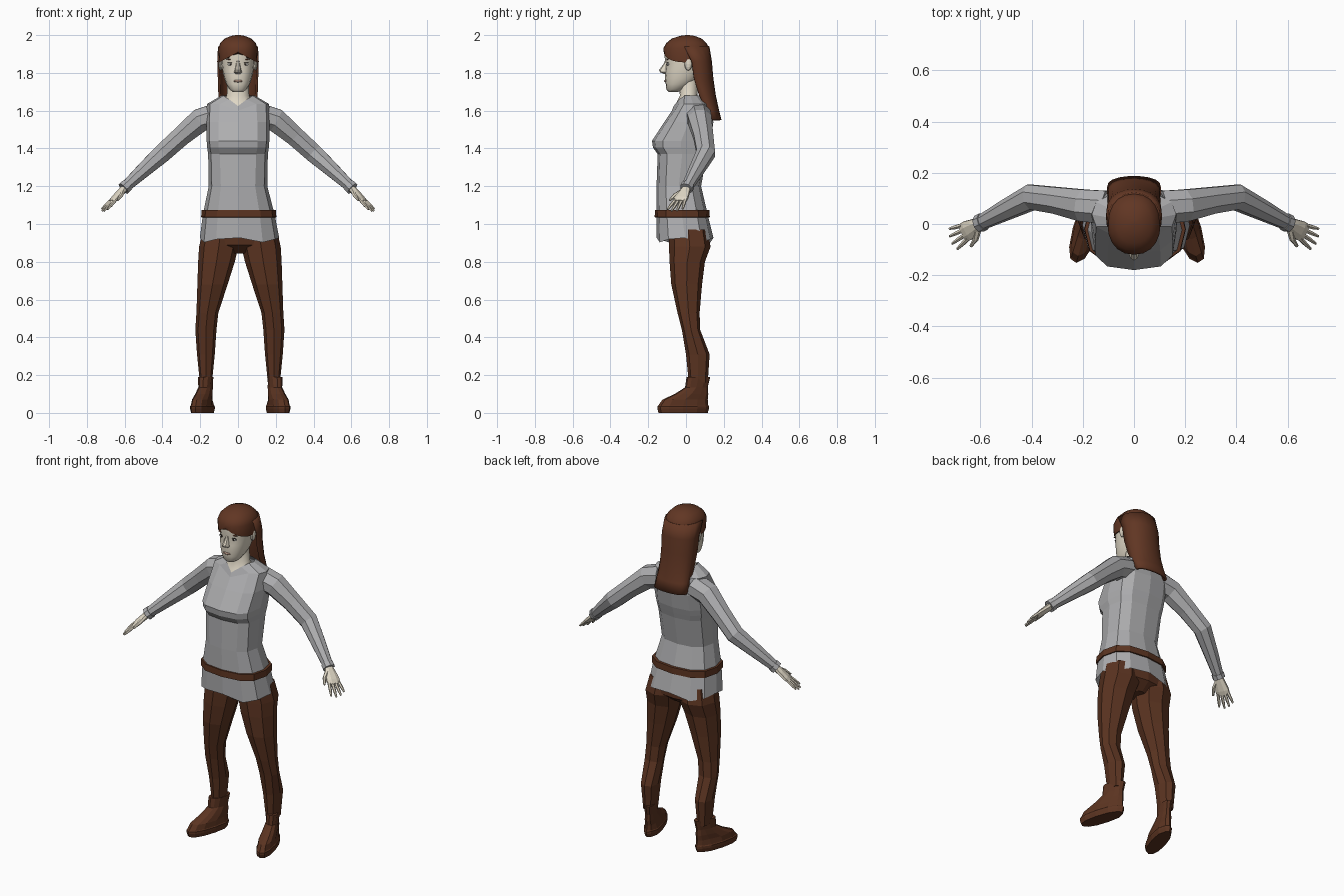
import bpy, bmesh, math
from mathutils import Vector


def material(name, rgb):
    m = bpy.data.materials.new(name)
    m.diffuse_color = (*rgb, 1)
    return m


SKIN = material("skin", (0.74, 0.68, 0.56))
SHIRT = material("grey cloth", (0.42, 0.42, 0.43))
LEATHER = material("brown leather", (0.105, 0.034, 0.015))
HAIR = material("hair brown", (0.12, 0.037, 0.017))
DARK = material("dark eye", (0.02, 0.015, 0.012))
WHITE = material("eye white", (0.75, 0.74, 0.7))
LIP = material("lip", (0.5, 0.33, 0.25))


def loft(name, rings, mat, closed=True, caps=(True, True), smooth=False):
    """Skin a list of point rings into one object."""
    bm = bmesh.new()
    rows = [[bm.verts.new(p) for p in r] for r in rings]
    n = len(rows[0])
    for a, b in zip(rows, rows[1:]):
        for i in range(n if closed else n - 1):
            j = (i + 1) % n
            bm.faces.new((a[i], a[j], b[j], b[i]))
    for use, row in zip(caps, (rows[0], rows[-1])):
        if use and closed:
            bm.faces.new(row)
    bmesh.ops.recalc_face_normals(bm, faces=bm.faces)
    me = bpy.data.meshes.new(name)
    bm.to_mesh(me)
    bm.free()
    me.materials.append(mat)
    ob = bpy.data.objects.new(name, me)
    bpy.context.collection.objects.link(ob)
    if smooth:
        bpy.ops.object.select_all(action='DESELECT')
        ob.select_set(True)
        bpy.context.view_layer.objects.active = ob
        bpy.ops.object.shade_smooth_by_angle(angle=math.radians(40))
    return ob


def ring(z, hx, yf, yb, cx=0.0, n=12, e=2.5):
    """Level superellipse from front yf to back yb, half width hx."""
    pts = []
    for i in range(n):
        a = 2 * math.pi * i / n
        c, s = math.cos(a), math.sin(a)
        x = math.copysign(abs(c) ** (2 / e), c)
        y = math.copysign(abs(s) ** (2 / e), s)
        pts.append(Vector((cx + hx * x, (yf + yb) / 2 + (yb - yf) / 2 * y, z)))
    return pts


def tube(name, path, radii, mat, side, axis=(0, 1, 0), n=8):
    """Limb along a path; radii are numbers or (along axis, across) pairs."""
    pts = [Vector(p) for p in path]
    rings = []
    for k, p in enumerate(pts):
        d = (pts[min(k + 1, len(pts) - 1)] - pts[max(k - 1, 0)]).normalized()
        u = Vector(axis)
        u = (u - d * u.dot(d)).normalized()
        v = d.cross(u)
        r = radii[k]
        ru, rv = r if isinstance(r, tuple) else (r, r)
        row = []
        for i in range(n):
            a = 2 * math.pi * (i + 0.5) / n
            q = p + u * ru * math.cos(a) + v * rv * math.sin(a)
            row.append((q.x * side, q.y, q.z))
        rings.append(row)
    return loft(name, rings, mat)


def blob(name, loc, scale, mat):
    bpy.ops.mesh.primitive_uv_sphere_add(segments=10, ring_count=6, radius=1, location=loc)
    ob = bpy.context.object
    ob.name = name
    ob.scale = scale
    ob.data.materials.append(mat)
    return ob


# Tunic: ragged hem, waist, shelf-like chest, shoulders, V neck
tunic = [ring(z, hx, yf, yb, cx, 12, e) for z, hx, yf, yb, cx, e in (
    (0.915, 0.21, -0.155, 0.145, 0.008, 2.6), (1.05, 0.19, -0.157, 0.115, 0.004, 2.6),
    (1.20, 0.155, -0.156, 0.08, 0, 2.6), (1.37, 0.158, -0.15, 0.11, 0, 2.8),
    (1.405, 0.163, -0.175, 0.12, 0, 3), (1.44, 0.166, -0.18, 0.13, 0, 3),
    (1.54, 0.168, -0.115, 0.145, 0, 2.8), (1.635, 0.165, -0.045, 0.12, 0, 2.6),
    (1.68, 0.088, -0.035, 0.08, 0, 2.2))]
for i, p in enumerate(tunic[0]):
    p.z += (0.012, -0.012, 0.004)[i % 3]
tunic[-1][9] += Vector((0, -0.03, -0.055))      # point of the V neck
for i in (8, 10):
    tunic[-1][i] += Vector((0, -0.008, -0.02))
tunic[-2][9] += Vector((0, -0.03, -0.035))
loft("tunic", tunic, SHIRT, caps=(False, False))

# Belt
loft("belt", [ring(z, 0.191 + g, -0.158 - g, 0.118 + g, 0.004, 12, 2.6) for z, g in
              ((1.035, 0.0), (1.036, 0.008), (1.074, 0.006), (1.075, -0.003))], LEATHER)

# Seat of the trousers
loft("trouser_seat", [ring(0.845, 0.04, -0.03, 0.07), ring(0.89, 0.16, -0.085, 0.125),
                      ring(0.95, 0.19, -0.095, 0.125), ring(1.02, 0.17, -0.1, 0.1)], LEATHER)

# Neck
loft("neck", [ring(z, hx, yf, yb, 0, 12, 2.1) for z, hx, yf, yb in (
    (1.58, 0.11, -0.08, 0.09), (1.64, 0.085, -0.052, 0.075), (1.68, 0.06, -0.032, 0.06),
    (1.78, 0.055, -0.045, 0.07))], SKIN, smooth=True)

# Head
loft("head", [ring(z, hx, yf, yb, 0, 16, 2.3) for z, hx, yf, yb in (
    (1.700, 0.028, -0.092, -0.04), (1.712, 0.045, -0.104, -0.01), (1.74, 0.062, -0.107, 0.03),
    (1.77, 0.073, -0.112, 0.07), (1.81, 0.082, -0.11, 0.09), (1.85, 0.087, -0.106, 0.1),
    (1.885, 0.088, -0.114, 0.105), (1.93, 0.084, -0.108, 0.1), (1.97, 0.06, -0.06, 0.08))],
    SKIN, smooth=True)

# Nose and mouth
loft("nose", [ring(z, hx, yf, -0.09, 0, 8, 2) for z, hx, yf in (
    (1.795, 0.014, -0.118), (1.804, 0.021, -0.138), (1.815, 0.017, -0.143),
    (1.85, 0.010, -0.117), (1.87, 0.008, -0.110))], SKIN)
blob("mouth", (0, -0.109, 1.757), (0.026, 0.007, 0.007), LIP)

for side, tag in ((1, "right"), (-1, "left")):
    # Eyes, brows and ears
    blob(tag + "_eye", (side * 0.04, -0.0945, 1.845), (0.017, 0.006, 0.007), WHITE)
    blob(tag + "_pupil", (side * 0.039, -0.0985, 1.845), (0.0065, 0.004, 0.0065), DARK)
    blob(tag + "_lid", (side * 0.04, -0.097, 1.853), (0.018, 0.005, 0.002), DARK)
    blob(tag + "_brow", (side * 0.042, -0.098, 1.872), (0.022, 0.006, 0.003), HAIR)
    blob(tag + "_ear", (side * 0.092, 0.012, 1.848), (0.012, 0.021, 0.036), SKIN)

    # Sleeve and cuff
    tube(tag + "_sleeve", [(0.11, 0.065, 1.575), (0.20, 0.073, 1.55), (0.30, 0.092, 1.465),
                           (0.40, 0.105, 1.375), (0.50, 0.055, 1.285), (0.60, 0.004, 1.193)],
         [0.07, 0.067, 0.056, 0.053, 0.042, 0.03], SHIRT, side)
    tube(tag + "_cuff", [(0.588, 0.01, 1.204), (0.606, 0.001, 1.187)], [0.036, 0.036], SHIRT, side)

    # Hand: palm, four fingers and thumb
    d = Vector((0.62, -0.35, -0.65)).normalized()
    w = Vector((0.45, 0.89, -0.05)).normalized()
    wrist = Vector((0.60, 0.003, 1.19))
    tube(tag + "_palm", [wrist, wrist + d * 0.04, wrist + d * 0.08, wrist + d * 0.105],
         [(0.024, 0.02), (0.034, 0.018), (0.042, 0.016), (0.038, 0.011)], SKIN, side, w)
    for k, length in ((-1.5, 0.078), (-0.5, 0.088), (0.5, 0.082), (1.5, 0.066)):
        base = wrist + d * 0.095 + w * k * 0.019
        f = (d + w * k * 0.13).normalized()
        tube(tag + "_finger", [base, base + f * length * 0.55, base + f * length],
             [0.0095, 0.0085, 0.005], SKIN, side, w, 6)
    tube(tag + "_thumb", [wrist + d * 0.025 - w * 0.015, wrist + d * 0.06 - w * 0.045,
                          wrist + d * 0.10 - w * 0.06], [0.014, 0.011, 0.006], SKIN, side, w, 6)

    # Trouser leg
    loft(tag + "_leg", [ring(z, rx, yf, yb, side * c + 0.01, 8, 2.3) for z, c, rx, yf, yb in (
        (0.97, 0.10, 0.095, -0.09, 0.115), (0.88, 0.112, 0.104, -0.09, 0.13),
        (0.80, 0.124, 0.097, -0.087, 0.1), (0.68, 0.145, 0.08, -0.078, 0.085),
        (0.53, 0.172, 0.058, -0.045, 0.072), (0.44, 0.180, 0.056, -0.022, 0.075),
        (0.31, 0.180, 0.047, 0.0, 0.125), (0.16, 0.180, 0.032, 0.015, 0.115))], LEATHER)

    # Ankle boot with sole, toes turned outward
    boot = [ring(z, hx, yf, yb, side * 0.18 + 0.012, 12, 2.3) for z, hx, yf, yb in (
        (0.0, 0.046, -0.145, 0.115), (0.022, 0.051, -0.152, 0.122), (0.035, 0.051, -0.152, 0.122),
        (0.04, 0.047, -0.146, 0.118), (0.07, 0.046, -0.125, 0.115), (0.10, 0.042, -0.06, 0.118),
        (0.135, 0.036, -0.005, 0.115), (0.19, 0.041, 0.003, 0.128))]
    for row in boot:
        for p in row:
            p.x += side * 0.27 * (0.06 - p.y)
            if p.y > 0.06:                       # narrower heel
                p.x += (side * 0.18 + 0.012 - p.x) * 0.2
    loft(tag + "_boot", boot, LEATHER)

# Hair cap with a fringe swept down to the temples
cap = [ring(z, hx, yf, yb, 0, 20, 2.2) for z, hx, yf, yb in (
    (1.91, 0.100, -0.118, 0.125), (1.93, 0.104, -0.12, 0.123), (1.958, 0.094, -0.104, 0.108),
    (1.982, 0.07, -0.075, 0.082), (1.996, 0.035, -0.03, 0.045), (2.0, 0.01, 0.0, 0.015))]
for p in cap[0]:
    p.z -= 0.055 * abs(p.x) / 0.1 if p.y < 0.06 else 0.03
loft("hair_cap", cap, HAIR, smooth=True)

# Long hair falling down the back
fall = []
for z, hx, y0, yb in ((1.94, 0.10, -0.01, 0.118), (1.86, 0.104, 0.03, 0.131),
                      (1.77, 0.101, 0.042, 0.139), (1.68, 0.098, 0.07, 0.152),
                      (1.61, 0.099, 0.105, 0.167), (1.55, 0.10, 0.14, 0.182)):
    fall.append([(hx * math.cos(math.pi * i / 10),
                  y0 + (yb - y0) * abs(math.sin(math.pi * i / 10)) ** 0.7, z) for i in range(11)])
back_hair = loft("back_hair", fall, HAIR, closed=False, smooth=True)
mod = back_hair.modifiers.new("thickness", 'SOLIDIFY')
mod.thickness = 0.012
mod.offset = 0
